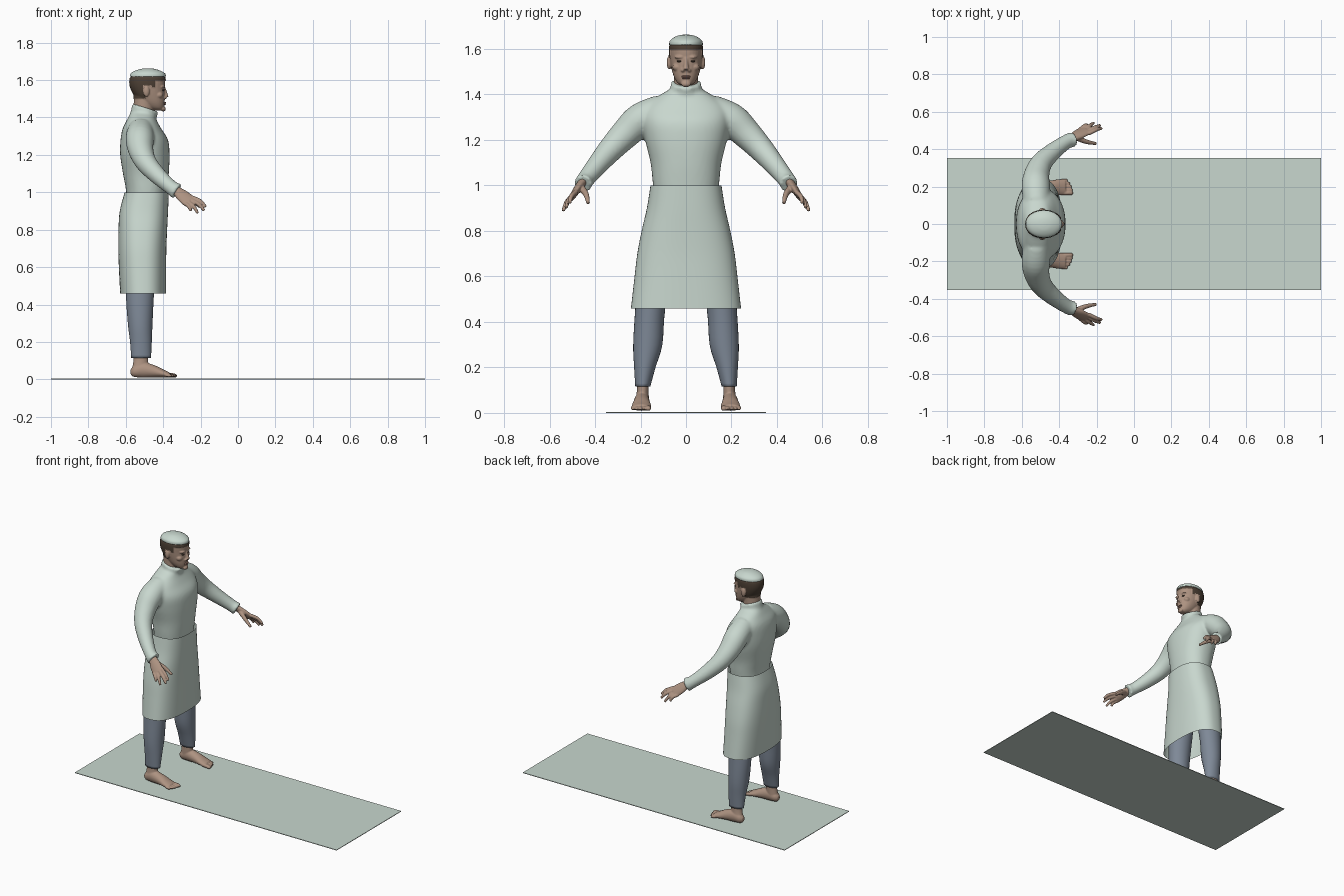
import bpy, bmesh, math
from mathutils import Vector, Matrix

if "Cube" in bpy.data.objects:
    bpy.data.objects.remove(bpy.data.objects["Cube"])


def material(name, rgb):
    m = bpy.data.materials.new(name)
    m.use_nodes = True
    m.diffuse_color = (*rgb, 1)
    m.node_tree.nodes["Principled BSDF"].inputs["Base Color"].default_value = (*rgb, 1)
    return m


CLOTH = material("pale green cloth", (0.58, 0.68, 0.62))
TROUSER = material("slate blue cloth", (0.21, 0.25, 0.31))
SKIN = material("skin", (0.42, 0.29, 0.22))
HAIR = material("dark brown hair", (0.075, 0.052, 0.036))
LIP = material("lips", (0.34, 0.19, 0.15))
UP = Vector((0, 0, 1))


def spline(rows, steps=4):
    """Catmull-Rom interpolation of cross-section rows."""
    out = []
    for i in range(len(rows) - 1):
        p0, p1, p2, p3 = (rows[min(max(j, 0), len(rows) - 1)] for j in range(i - 1, i + 3))
        for k in range(steps):
            t = k / steps
            out.append([b + t / 2 * (c - a + t * (2 * a - 5 * b + 4 * c - d + t * (3 * (b - c) + d - a)))
                        for a, b, c, d in zip(p0, p1, p2, p3)])
    return out + [list(rows[-1])]


def tube(bm, rows, ref=(1, 0, 0), axis=None, s=1, n=32, power=2, caps=True):
    """Loft oval sections (x, y, z, radius along ref, other radius); s=-1 mirrors in y."""
    rows, ref, rings = spline(rows), Vector(ref), []
    for i, r in enumerate(rows):
        after, before = rows[min(i + 1, len(rows) - 1)], rows[max(i - 1, 0)]
        d = axis or (Vector(after[:3]) - Vector(before[:3])).normalized()
        u = (ref - d * ref.dot(d)).normalized()
        v = d.cross(u)
        ring = []
        for k in range(n):
            c, q = math.cos(math.tau * k / n), math.sin(math.tau * k / n)
            c, q = (math.copysign(abs(w) ** (2 / power), w) for w in (c, q))
            co = Vector(r[:3]) + u * r[3] * c + v * r[4] * q
            ring.append(bm.verts.new((co.x, co.y * s, co.z)))
        rings.append(ring)
    for a, b in zip(rings, rings[1:]):
        for k in range(n):
            bm.faces.new((a[k], a[(k + 1) % n], b[(k + 1) % n], b[k]))
    if caps:
        bm.faces.new(rings[0])
        bm.faces.new(rings[-1])


def ball(bm, centre, radii):
    bmesh.ops.create_uvsphere(bm, u_segments=20, v_segments=12, radius=1,
                              matrix=Matrix.Translation(centre) @ Matrix.Diagonal((*radii, 1)))


def profile(*rows):
    """Rows of height, back x, front x, half width."""
    return [((b + f) / 2, 0, z, (f - b) / 2, w) for z, b, f, w in rows]


def finish(name, bm, mat, voxel=0, smooth=0):
    bmesh.ops.recalc_face_normals(bm, faces=bm.faces)
    me = bpy.data.meshes.new(name)
    bm.to_mesh(me)
    bm.free()
    ob = bpy.data.objects.new(name, me)
    bpy.context.collection.objects.link(ob)
    if voxel:
        r = ob.modifiers.new("fuse", "REMESH")
        r.mode, r.voxel_size = "VOXEL", voxel
        f = ob.modifiers.new("soften", "SMOOTH")
        f.factor, f.iterations = 0.5, smooth
        dg = bpy.context.evaluated_depsgraph_get()
        me = bpy.data.meshes.new_from_object(ob.evaluated_get(dg))
        ob.modifiers.clear()
        ob.data = me
    me.materials.clear()
    me.materials.append(mat)
    me.shade_smooth()
    return ob


# Floor mat
bm = bmesh.new()
bmesh.ops.create_cube(bm, size=1, matrix=Matrix.Translation((0, 0, 0.002)) @ Matrix.Diagonal((2, 0.705, 0.004, 1)))
finish("floor_mat", bm, CLOTH).data.shade_flat()

# Robe top: torso, tilted collar and both sleeves fused together
bm = bmesh.new()
tube(bm, profile((0.96, -.595, -.385, .14), (1.02, -.6, -.378, .147), (1.1, -.615, -.37, .156),
                 (1.2, -.63, -.366, .18), (1.28, -.628, -.374, .192), (1.34, -.617, -.41, .185),
                 (1.385, -.595, -.435, .135), (1.415, -.58, -.445, .085), (1.43, -.57, -.45, .06)),
     axis=UP, power=2.25, n=48)
tube(bm, [(-.515, 0, 1.375, .076, .078), (-.506, 0, 1.41, .071, .068), (-.495, 0, 1.453, .074, .068)],
     axis=Vector((.31, 0, .95)).normalized())
for s in (1, -1):
    tube(bm, [(-.52, .11, 1.33, .07, .07), (-.525, .2, 1.288, .076, .074), (-.52, .265, 1.228, .068, .066),
              (-.492, .33, 1.16, .057, .056), (-.43, .39, 1.09, .047, .046),
              (-.36, .44, 1.028, .039, .039), (-.325, .453, 1.005, .046, .04)], s=s)
finish("robe_top", bm, CLOTH, 0.009, 6)

# Robe skirt, open at the hem
bm = bmesh.new()
tube(bm, profile((1.0, -.606, -.37, .156), (.9, -.632, -.374, .172), (.8, -.639, -.379, .195),
                 (.7, -.64, -.383, .214), (.6, -.637, -.384, .226), (.46, -.63, -.384, .242)),
     axis=UP, power=2.5, n=64, caps=False)
finish("robe_skirt", bm, CLOTH)

for side, s in (("left", 1), ("right", -1)):
    # Trouser leg
    bm = bmesh.new()
    tube(bm, [(-.518, .19, .115, .053, .033), (-.519, .181, .2, .058, .047), (-.523, .168, .3, .066, .064),
              (-.524, .157, .46, .075, .066), (-.515, .125, .7, .085, .08), (-.5, .08, .92, .085, .07)], axis=UP, s=s)
    finish(side + "_trouser_leg", bm, TROUSER)

    # Bare foot: ankle, sole and five toes
    bm = bmesh.new()
    tube(bm, [(-.519, .19, .16, .038, .026), (-.52, .19, .1, .039, .026), (-.525, .193, .05, .043, .03)], axis=UP, s=s)
    tube(bm, [(-.574, .193, .04, .012, .015), (-.555, .193, .041, .027, .03), (-.51, .194, .05, .033, .041),
              (-.45, .195, .042, .037, .033), (-.4, .196, .03, .043, .021), (-.368, .196, .023, .041, .014)],
         ref=(0, 1, 0), s=s)
    for i in range(5):
        r = 0.012 if i == 0 else 0.0085
        y = .166 + i * .017
        x = -.334 - .0017 * i * i
        tube(bm, [(-.385, y, .024, r, r), (x - .015, y, .021, r, r), (x, y, .019, r, r * .8),
                  (x + .008, y, .018, r * .5, r * .4)], ref=(0, 1, 0), s=s, n=14)
    finish(side + "_foot", bm, SKIN, 0.004, 3)

    # Open hand: wrist and palm, four fingers, thumb
    bm = bmesh.new()
    across = Vector((.8, -.35, .5)).normalized()
    knuckles = Vector((-.267, .494, .957))
    tube(bm, [(-.37, .437, 1.04, .026, .022), (-.33, .458, 1.01, .026, .019), (-.298, .478, .983, .036, .017),
              (-.258, .5, .95, .039, .013)], ref=across, s=s)
    for t, tip in ((.03, (-.172, .512, .922)), (.01, (-.18, .528, .902)),
                   (-.01, (-.215, .54, .888)), (-.029, (-.252, .533, .9))):
        base, tip = knuckles + across * t, Vector(tip)
        middle = (base + tip) / 2 + Vector((.006, .006, .006))
        tube(bm, [(*base, .011, .011), (*middle, .0105, .0105), (*tip, .0075, .0075)], ref=across, s=s, n=14)
    tube(bm, [(-.315, .465, .995, .018, .016), (-.255, .44, .962, .0135, .0125), (-.203, .43, .922, .008, .008)],
         ref=across, s=s, n=14)
    finish(side + "_hand", bm, SKIN, 0.004, 3)

# Head: neck, skull and jaw, brow, nose, cheeks and ears fused
bm = bmesh.new()
tube(bm, [(-.51, 0, 1.39, .056, .055), (-.505, 0, 1.45, .054, .052), (-.5, 0, 1.53, .056, .054)])
tube(bm, profile((1.438, -.45, -.405, .018), (1.452, -.485, -.397, .038), (1.48, -.52, -.392, .054),
                 (1.52, -.555, -.391, .065), (1.56, -.574, -.391, .071), (1.595, -.578, -.389, .073),
                 (1.622, -.571, -.395, .069), (1.64, -.552, -.415, .054), (1.652, -.52, -.445, .03)),
     axis=UP, power=2.15)
tube(bm, [(-.396, 0, 1.56, .008, .008), (-.389, 0, 1.53, .011, .01), (-.382, 0, 1.508, .012, .014)], n=16)
ball(bm, (-.4, 0, 1.446), (.014, .022, .014))
for s in (1, -1):
    ball(bm, (-.392, s * .014, 1.506), (.011, .009, .008))
    ball(bm, (-.408, s * .027, 1.564), (.02, .024, .008))
    ball(bm, (-.422, s * .04, 1.52), (.022, .02, .018))
    ball(bm, (-.49, s * .074, 1.54), (.017, .011, .03))
head = finish("head", bm, SKIN, 0.004, 3)
head.data.materials.append(HAIR)


def is_hair(p):
    ear = abs(p.y) > .07 and -.51 < p.x < -.46 and p.z < 1.572
    return not ear and (p.z > 1.597 or (p.x < -.445 and p.z > 1.562) or (p.x < -.495 and p.z > 1.503))


# Cropped hair: coloured and slightly raised scalp
raised = set()
for face in head.data.polygons:
    if is_hair(face.center):
        face.material_index = 1
        raised.update(face.vertices)
for v in [head.data.vertices[i] for i in raised]:
    if v.co.z < 1.615:
        v.co += Vector(((v.co.x + .485), v.co.y, 0)) * .04

# Eyes and mouth
for side, s in (("left", 1), ("right", -1)):
    bm = bmesh.new()
    ball(bm, (-.4, s * .029, 1.546), (.007, .011, .0045))
    finish(side + "_eye", bm, HAIR)
bm = bmesh.new()
ball(bm, (-.394, 0, 1.479), (.009, .021, .005))
ball(bm, (-.394, 0, 1.472), (.009, .018, .005))
finish("lips", bm, LIP)

# Round cap
bm = bmesh.new()
tube(bm, profile((1.618, -.579, -.385, .074), (1.634, -.574, -.389, .072), (1.648, -.555, -.41, .058),
                 (1.659, -.522, -.442, .035), (1.663, -.495, -.47, .012)), axis=UP, n=40)
finish("cap", bm, CLOTH)
